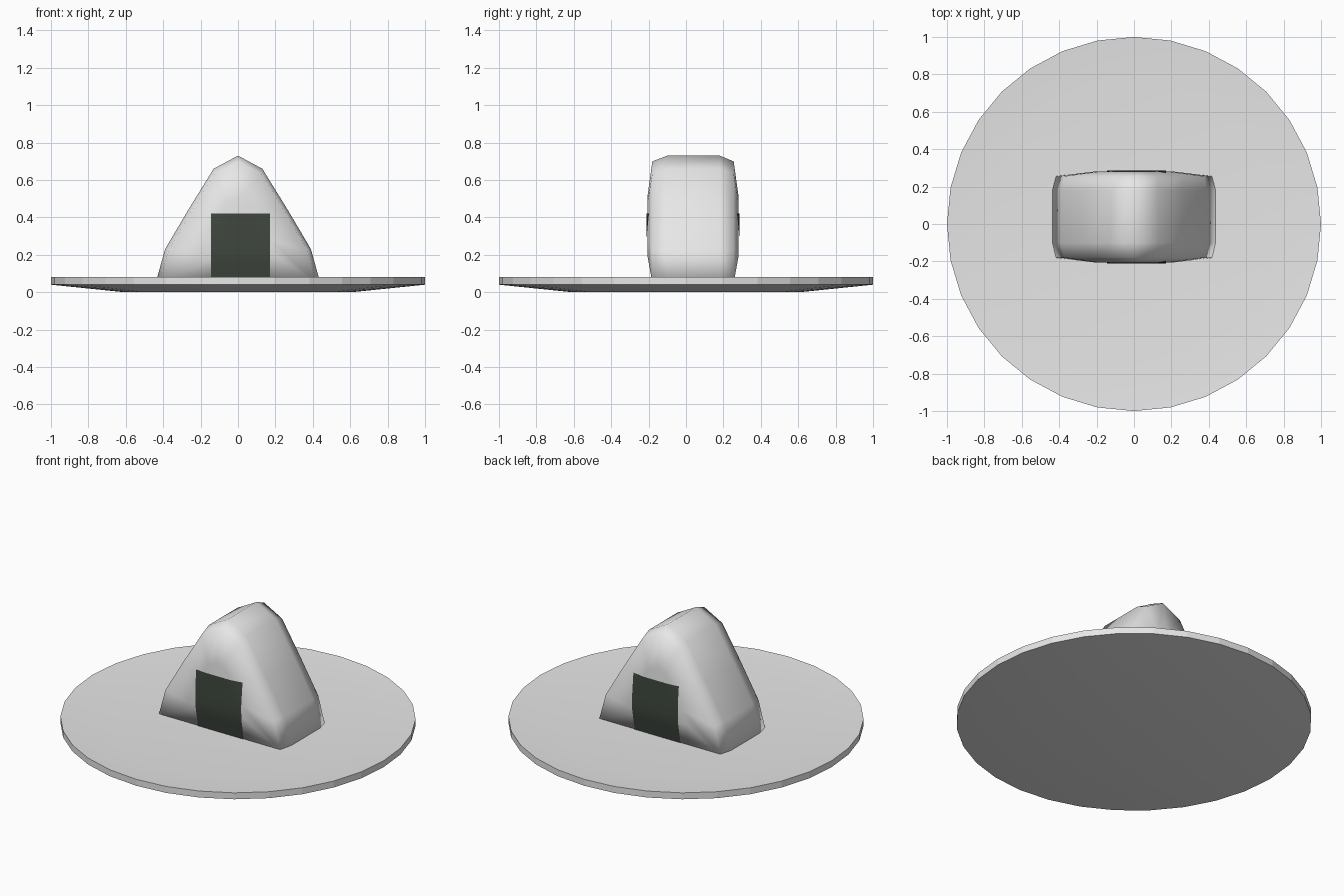
import bpy, bmesh, math
from mathutils import Vector
from mathutils.bvhtree import BVHTree

cube = bpy.data.objects.get("Cube")
if cube:
    bpy.data.objects.remove(cube, do_unlink=True)


def material(name, rgb):
    m = bpy.data.materials.new(name)
    m.use_nodes = True
    m.diffuse_color = (*rgb, 1)
    m.node_tree.nodes["Principled BSDF"].inputs["Base Color"].default_value = (*rgb, 1)
    return m


white = material("soft white", (0.8, 0.8, 0.8))
dark_green = material("dark seaweed green", (0.05, 0.064, 0.049))


def finish(bm, name, mat):
    mesh = bpy.data.meshes.new(name)
    bm.to_mesh(mesh)
    bm.free()
    mesh.materials.append(mat)
    obj = bpy.data.objects.new(name, mesh)
    bpy.context.collection.objects.link(obj)


def loft(rings):
    """Closed smooth skin through equally sized rings, capped at both ends."""
    bm = bmesh.new()
    loops = [[bm.verts.new(p) for p in ring] for ring in rings]
    n = len(loops[0])
    for a, b in zip(loops, loops[1:]):
        for i in range(n):
            j = (i + 1) % n
            bm.faces.new((a[i], a[j], b[j], b[i]))
    bm.faces.new(loops[0])
    bm.faces.new(loops[-1])
    bmesh.ops.recalc_face_normals(bm, faces=bm.faces)
    for f in bm.faces:
        f.smooth = True
    return bm


# Plate: shallow dish with a tapered underside and a flat-faced upright rim
SIDES = 32
plate_profile = [(0.61, 0), (1, 0.04), (1, 0.08), (0.76, 0.063)]
turns = [2 * math.pi * i / SIDES for i in range(SIDES)]
plate = loft([[(r * math.cos(t), r * math.sin(t), z) for t in turns]
              for r, z in plate_profile])
for f in plate.faces:
    if abs(f.normal.z) < 0.1:
        f.smooth = False
finish(plate, "plate", white)

# Rice ball: rounded triangular prism lofted from front to back
BASE = 0.05
half = [(0.13, 0.66), (0.266, 0.44), (0.39, 0.23), (0.44, BASE), (0.2, BASE)]
outline = [(0, 0.73)] + half + [(-x, z) for x, z in reversed(half)]
# each slice: y, scale, height the scaling is anchored at
slices = [(-0.207, 0.45, 0.32), (-0.18, 0.955, BASE), (-0.10, 1, BASE),
          (0.18, 1, BASE), (0.255, 0.955, BASE), (0.282, 0.45, 0.32)]
rice = loft([[(x * s, y, z0 + (z - z0) * s) for x, z in outline]
             for y, s, z0 in slices])
surface = BVHTree.FromBMesh(rice)
finish(rice, "rice_ball", white)

# Seaweed: a thin sheet laid on the front and the back of the rice
COLS, ROWS = 8, 8
for name, side in (("front_seaweed", -1), ("back_seaweed", 1)):
    bm = bmesh.new()
    grid = []
    for r in range(ROWS + 1):
        row = []
        for c in range(COLS + 1):
            x = -0.145 + 0.315 * c / COLS
            z = 0.06 + 0.36 * r / ROWS
            hit = surface.ray_cast(Vector((x, side, z)), Vector((0, -side, 0)))[0]
            row.append(bm.verts.new((x, hit.y + side * 0.004, z)))
        grid.append(row)
    for r in range(ROWS):
        for c in range(COLS):
            quad = [grid[r][c], grid[r][c + 1], grid[r + 1][c + 1], grid[r + 1][c]]
            bm.faces.new(quad if side < 0 else quad[::-1]).smooth = True
    finish(bm, name, dark_green)
